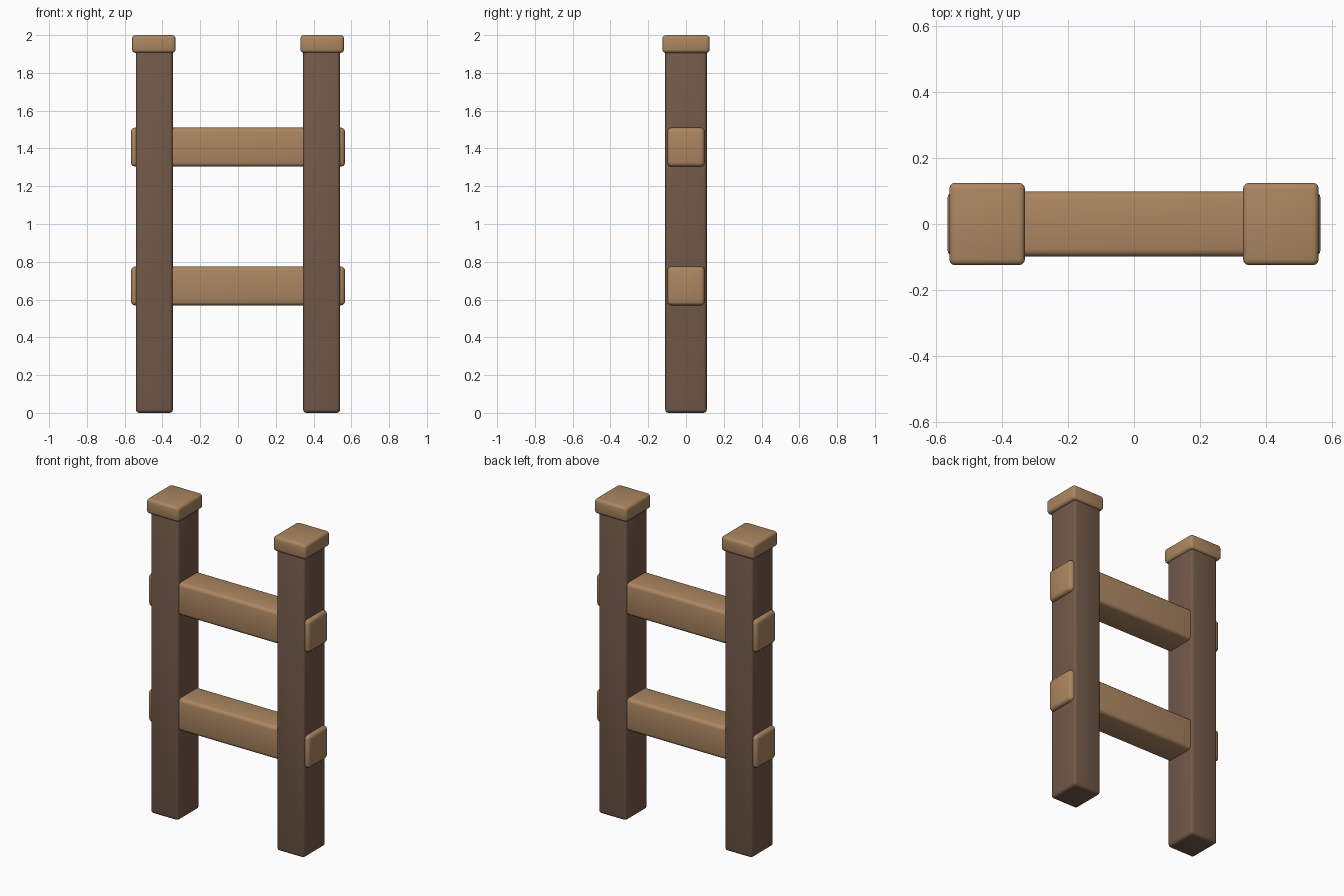
import bpy
import math

if "Cube" in bpy.data.objects:
    bpy.data.objects.remove(bpy.data.objects["Cube"], do_unlink=True)


def make_material(name, color):
    mat = bpy.data.materials.new(name)
    mat.use_nodes = True
    mat.diffuse_color = color
    mat.node_tree.nodes["Principled BSDF"].inputs["Base Color"].default_value = color
    return mat


dark_wood = make_material("dark wood", (0.17, 0.10, 0.067, 1))
light_wood = make_material("light wood", (0.41, 0.24, 0.12, 1))


def rounded_block(name, center, size, bevel, mat):
    """Box with softly rounded edges."""
    bpy.ops.mesh.primitive_cube_add(size=1, location=center)
    block = bpy.context.object
    block.name = name
    block.scale = size
    bpy.ops.object.transform_apply(location=False, rotation=False, scale=True)
    mod = block.modifiers.new("rounded edges", "BEVEL")
    mod.width = bevel
    mod.segments = 3
    bpy.ops.object.modifier_apply(modifier=mod.name)
    bpy.ops.object.shade_smooth_by_angle(angle=math.radians(40))
    block.data.materials.append(mat)
    return block


# Upright posts with caps
for side, sign in (("left", 1), ("right", -1)):
    x = sign * 0.443
    rounded_block(side + "_post", (x, 0, 0.97), (0.196, 0.22, 1.93), 0.018, dark_wood).location.z = 0.97
    rounded_block(side + "_cap", (x + sign * 0.003, 0, 1.953), (0.23, 0.25, 0.094), 0.018, light_wood)

# Stand the posts on the ground
for side in ("left", "right"):
    bpy.data.objects[side + "_post"].location.z = 0.965

# Crossbars passing through the posts
for name, z in (("lower_crossbar", 0.672), ("upper_crossbar", 1.407)):
    rounded_block(name, (0, 0, z), (1.134, 0.198, 0.206), 0.022, light_wood)
